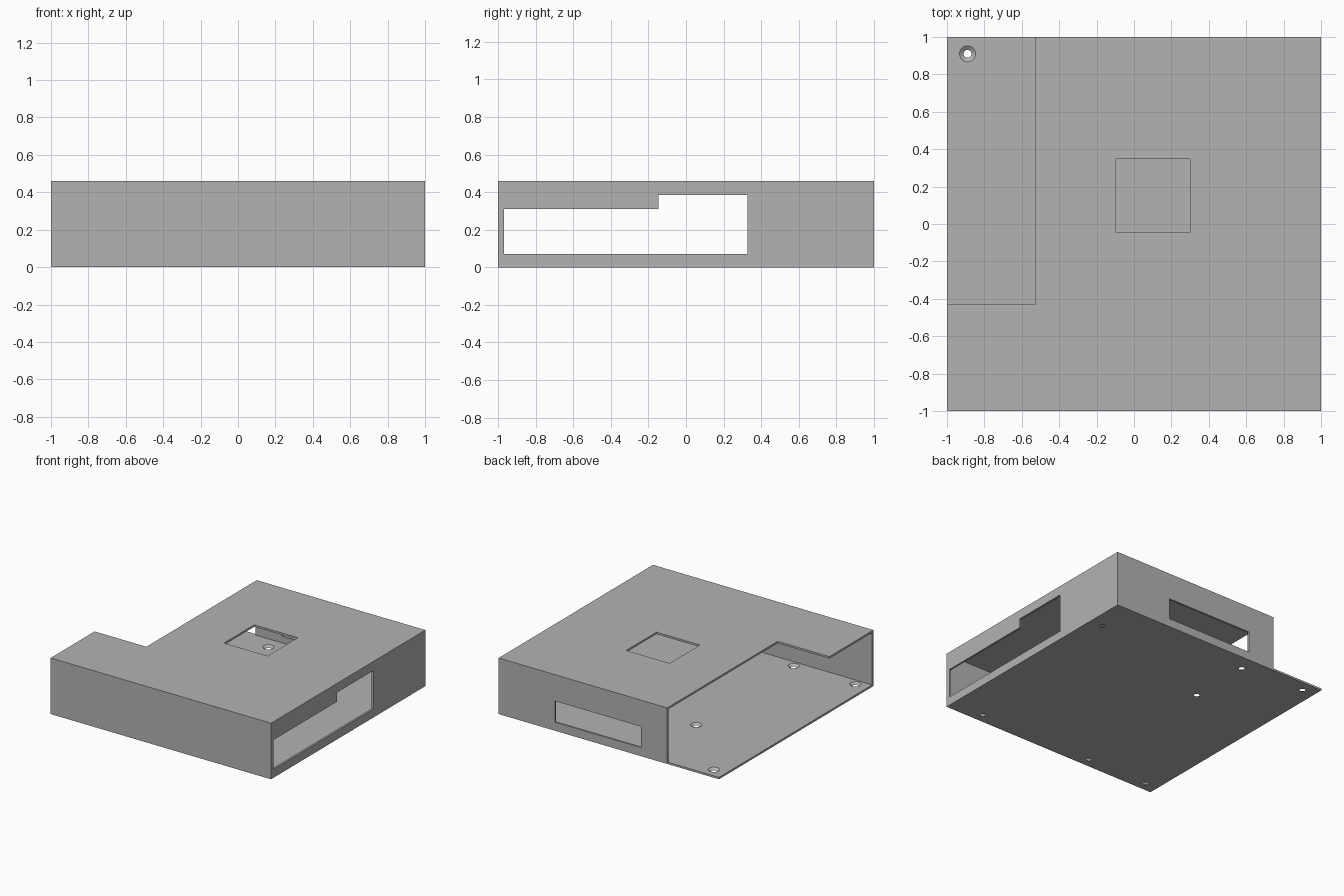
import bpy
import bmesh
from mathutils import Matrix, Vector

default_cube = bpy.data.objects.get("Cube")
if default_cube:
    bpy.data.objects.remove(default_cube, do_unlink=True)

H = 0.46      # overall height
T = 0.016     # wall thickness
OUT = 1.2     # overshoot for cutters

grey = bpy.data.materials.new("plain_grey")
grey.use_nodes = True
grey.diffuse_color = (0.45, 0.45, 0.45, 1)
grey.node_tree.nodes["Principled BSDF"].inputs["Base Color"].default_value = (0.45, 0.45, 0.45, 1)


def finish(name, bm):
    bmesh.ops.recalc_face_normals(bm, faces=bm.faces)
    mesh = bpy.data.meshes.new(name)
    bm.to_mesh(mesh)
    bm.free()
    mesh.materials.append(grey)
    obj = bpy.data.objects.new(name, mesh)
    bpy.context.collection.objects.link(obj)
    return obj


def box(name, low, high):
    low, high = Vector(low), Vector(high)
    bm = bmesh.new()
    bmesh.ops.create_cube(bm, size=1, matrix=Matrix.Translation((low + high) / 2)
                          @ Matrix.Diagonal((*(high - low), 1)))
    return finish(name, bm)


def prism(name, outline, direction):
    bm = bmesh.new()
    face = bm.faces.new([bm.verts.new(p) for p in outline])
    grown = bmesh.ops.extrude_face_region(bm, geom=[face])["geom"]
    bmesh.ops.translate(bm, vec=direction,
                        verts=[v for v in grown if isinstance(v, bmesh.types.BMVert)])
    return finish(name, bm)


def cut(target, cutter):
    cutter.hide_render = True
    mod = target.modifiers.new(cutter.name, "BOOLEAN")
    mod.operation = "DIFFERENCE"
    mod.solver = "EXACT"
    mod.object = cutter
    bpy.context.view_layer.update()
    graph = bpy.context.evaluated_depsgraph_get()
    result = bpy.data.meshes.new_from_object(target.evaluated_get(graph))
    target.modifiers.clear()
    target.data = result
    bpy.data.objects.remove(cutter, do_unlink=True)


# Case: a thin shell, open along its -x side
case = box("case", (-1, -1, 0), (1, 1, H))
cut(case, box("cavity", (-OUT, T - 1, T), (1 - T, 1 - T, H - T)))

# Corner notch through lid and back wall, leaving the floor
cut(case, box("corner_notch", (-OUT, -0.43, T), (-0.53, OUT, 1)))

# Square lid window and back slot
cut(case, box("lid_window", (-0.095, -0.045, 0.4), (0.3, 0.347, 0.6)))
cut(case, box("back_slot", (-0.29, 0.9, 0.07), (0.49, OUT, 0.243)))

# Stepped opening in the +x wall
step = [(-0.968, 0.07), (0.328, 0.07), (0.328, 0.385),
        (-0.147, 0.385), (-0.147, 0.31), (-0.968, 0.31)]
cut(case, prism("side_opening", [(0.9, y, z) for y, z in step], (0.3, 0, 0)))

# Countersunk screw holes in the floor
holes = [(-0.89, 0.91), (-0.33, 0.865), (0.88, 0.68), (-0.33, 0.34),
         (-0.89, -0.925), (-0.33, -0.925), (0.71, -0.925)]
bm = bmesh.new()
for x, y in holes:
    bmesh.ops.create_cone(bm, cap_ends=True, segments=32, depth=2 * T,
                          radius1=0.01, radius2=0.054,
                          matrix=Matrix.Translation((x, y, T / 2)))
cut(case, finish("screw_holes", bm))

# Crisp edges, smooth hole sides
bpy.ops.object.select_all(action="DESELECT")
case.select_set(True)
bpy.context.view_layer.objects.active = case
bpy.ops.object.shade_smooth_by_angle()
